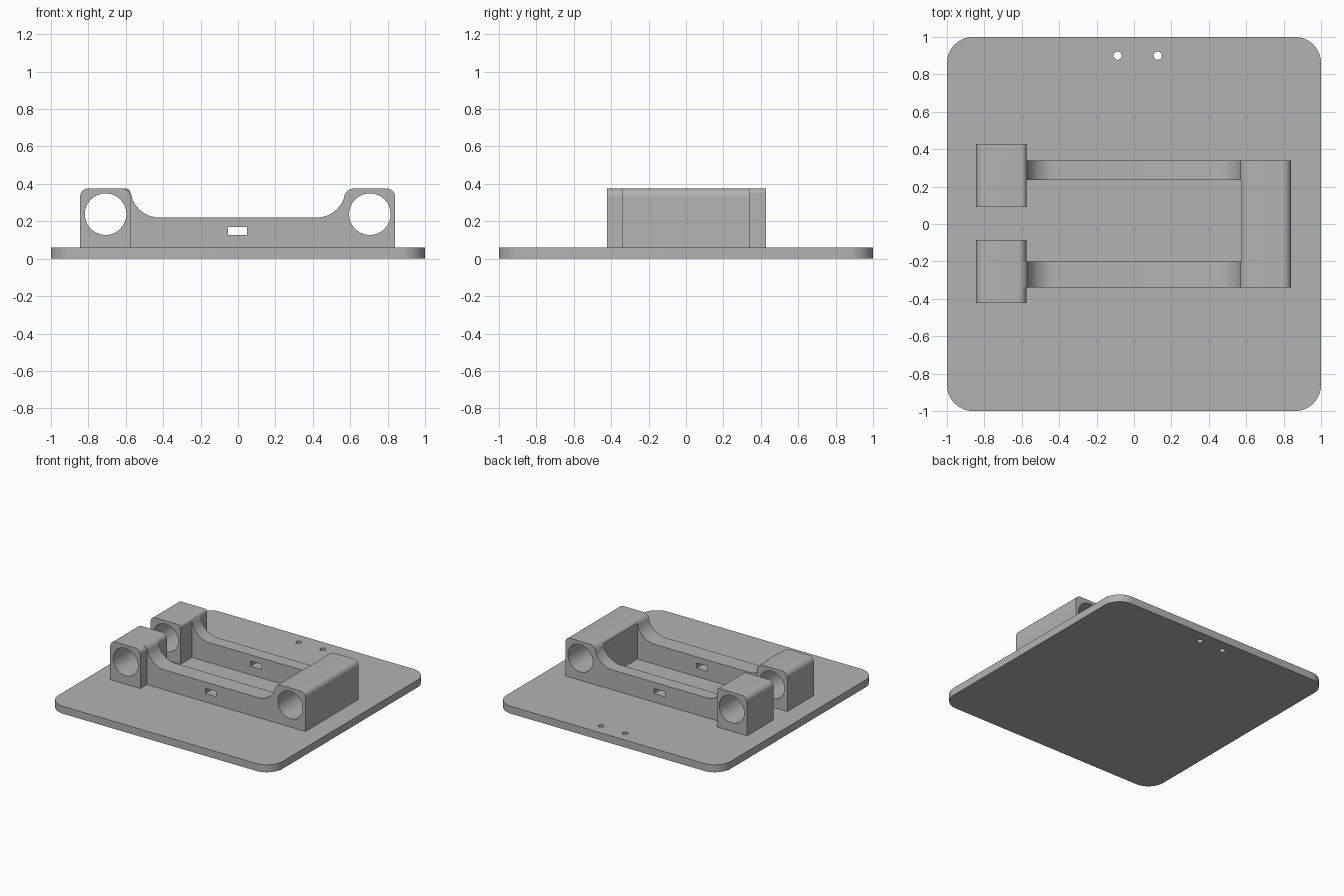
import bpy, bmesh
from math import sin, cos, pi, radians, atan2
from mathutils import Matrix

cube = bpy.data.objects.get("Cube")
if cube:
    bpy.data.objects.remove(cube)

grey = bpy.data.materials.new("plain grey")
grey.use_nodes = True
grey.diffuse_color = (0.45, 0.45, 0.45, 1)
grey.node_tree.nodes["Principled BSDF"].inputs["Base Color"].default_value = grey.diffuse_color


def arc(cx, cy, r, start, end, n=12):
    """Points on an arc, angles in degrees."""
    angles = [radians(start + (end - start) * i / n) for i in range(n + 1)]
    return [(cx + r * cos(a), cy + r * sin(a)) for a in angles]


def extrude(name, outline, lo, hi, along_y=True):
    """Extrude an (x, z) outline along y, or an (x, y) outline along z."""
    bm = bmesh.new()
    verts = [bm.verts.new((a, lo, b) if along_y else (a, b, lo)) for a, b in outline]
    face = bm.faces.new(verts)
    new = bmesh.ops.extrude_face_region(bm, geom=[face])["geom"]
    shift = (0, hi - lo, 0) if along_y else (0, 0, hi - lo)
    bmesh.ops.translate(bm, vec=shift, verts=[g for g in new if isinstance(g, bmesh.types.BMVert)])
    bmesh.ops.recalc_face_normals(bm, faces=bm.faces)
    mesh = bpy.data.meshes.new(name)
    bm.to_mesh(mesh)
    bm.free()
    mesh.materials.append(grey)
    obj = bpy.data.objects.new(name, mesh)
    bpy.context.collection.objects.link(obj)
    return obj


def activate(obj):
    bpy.ops.object.select_all(action="DESELECT")
    obj.select_set(True)
    bpy.context.view_layer.objects.active = obj


def combine(target, other, operation="DIFFERENCE"):
    """Apply a boolean and discard the helper."""
    mod = target.modifiers.new("bool", "BOOLEAN")
    mod.operation, mod.solver, mod.object = operation, "EXACT", other
    activate(target)
    bpy.ops.object.modifier_apply(modifier=mod.name)
    bpy.data.objects.remove(other)


def rect(x0, x1, z0, z1):
    return [(x0, z0), (x1, z0), (x1, z1), (x0, z1)]


def circle(x, y, r):
    return arc(x, y, r, 0, 360, 48)[:-1]


BASE, TOP, FLOOR = 0.06, 0.375, 0.22

# Base plate with rounded corners and two small holes
R = 0.14
corners = [(1, 1, 0), (-1, 1, 90), (-1, -1, 180), (1, -1, 270)]
outline = [p for sx, sy, a in corners for p in arc(sx * (1 - R), sy * (1 - R), R, a, a + 90)]
plate = extrude("base_plate", outline, 0, BASE, along_y=False)
for x in (-0.088, 0.127):
    combine(plate, extrude("hole_cutter", circle(x, 0.9, 0.022), -0.1, 0.2, along_y=False))

# Frame: sagging side rails joined by a full width block
bend = atan2(TOP - 0.055 - TOP, 0.2) * 180 / pi
hollow = arc(0.42, TOP, 0.155, -90, bend)
shoulder = arc(0.62, TOP - 0.055, 0.055, 180 + bend, 90)
rise = hollow + shoulder
left_rise = [(-x, z) for x, z in reversed(rise)]
profile = ([(0.84, BASE), (0.84, TOP - 0.045)] + arc(0.795, TOP - 0.045, 0.045, 0, 90)[1:]
           + rise[::-1] + left_rise[::-1] + [(-0.7, TOP), (-0.7, BASE)])
frame = extrude("cradle_frame", profile, -0.34, 0.34)
combine(frame, extrude("pocket_cutter", rect(-0.9, 0.575, 0, 0.6), -0.2, 0.235))

# Two separate hinge blocks on the right-hand end
for y0, y1, r in ((-0.423, -0.085, 0.045), (0.09, 0.428, 0.025)):
    block = ([(-0.845, BASE), (-0.575, BASE)] + arc(-0.575 - r, TOP - r, r, 0, 90)
             + arc(-0.8, TOP - 0.045, 0.045, 90, 180))
    combine(frame, extrude("hinge_block", block, y0, y1), "UNION")

# Round bores through the ends and a slot through both rails
for x in (-0.708, 0.705):
    combine(frame, extrude("bore_cutter", circle(x, 0.238, 0.111), -0.6, 0.6))
combine(frame, extrude("slot_cutter", rect(-0.053, 0.047, 0.128, 0.17), -0.6, 0.6))

for obj in (plate, frame):
    activate(obj)
    bpy.ops.object.shade_smooth_by_angle(angle=radians(30))
